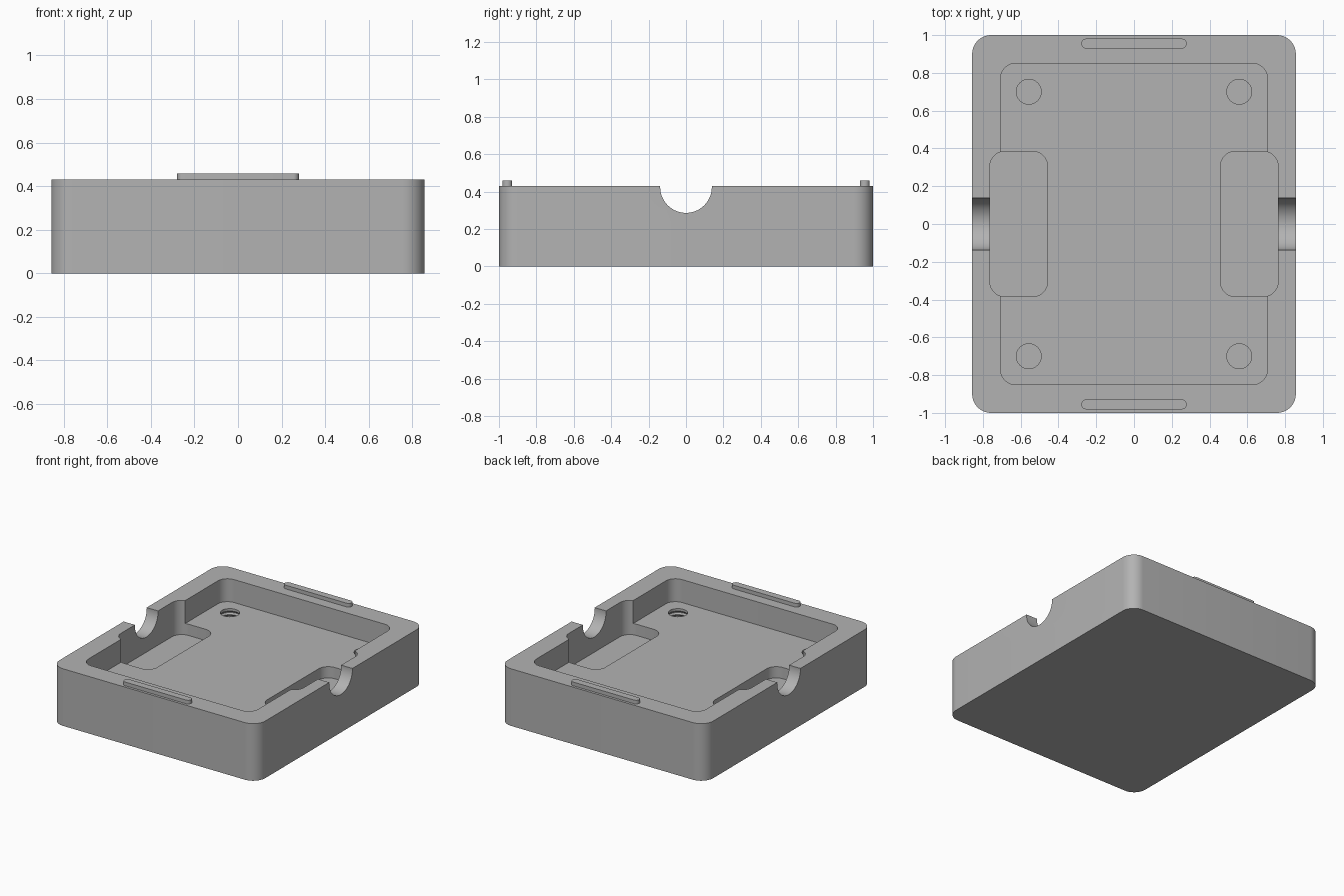
import bpy, bmesh, math

if "Cube" in bpy.data.objects:
    bpy.data.objects.remove(bpy.data.objects["Cube"])

HEIGHT = 0.43
FLOOR = 0.257
POCKET_FLOOR = 0.172

grey = bpy.data.materials.new("plain grey")
grey.diffuse_color = (0.45, 0.45, 0.45, 1)
grey.use_nodes = True
grey.node_tree.nodes["Principled BSDF"].inputs["Base Color"].default_value = grey.diffuse_color


def finish(name, bm):
    bmesh.ops.recalc_face_normals(bm, faces=bm.faces)
    mesh = bpy.data.meshes.new(name)
    bm.to_mesh(mesh)
    bm.free()
    mesh.materials.append(grey)
    ob = bpy.data.objects.new(name, mesh)
    bpy.context.collection.objects.link(ob)
    return ob


def rounded_block(name, x0, x1, y0, y1, z0, z1, r, steps=10):
    """Upright block with rounded vertical corners."""
    bm = bmesh.new()
    corners = [(x1 - r, y1 - r), (x0 + r, y1 - r), (x0 + r, y0 + r), (x1 - r, y0 + r)]
    ring = []
    for i, (cx, cy) in enumerate(corners):
        for k in range(steps + 1):
            a = math.pi / 2 * (i + k / steps)
            ring.append(bm.verts.new((cx + r * math.cos(a), cy + r * math.sin(a), z0)))
    bmesh.ops.remove_doubles(bm, verts=ring, dist=1e-5)
    base = bm.faces.new([v for v in ring if v.is_valid])
    top = bmesh.ops.extrude_face_region(bm, geom=[base])["geom"]
    moved = [g for g in top if isinstance(g, bmesh.types.BMVert)]
    bmesh.ops.translate(bm, verts=moved, vec=(0, 0, z1 - z0))
    return finish(name, bm)


def lathe(name, profile, x, y, segs=32):
    """Closed solid turned around a vertical axis from (radius, z) points."""
    bm = bmesh.new()
    rings = [[bm.verts.new((x + r * math.cos(2 * math.pi * i / segs),
                            y + r * math.sin(2 * math.pi * i / segs), z))
              for i in range(segs)] for r, z in profile]
    for a, b in zip(rings, rings[1:]):
        for i in range(segs):
            j = (i + 1) % segs
            bm.faces.new((a[i], a[j], b[j], b[i]))
    bm.faces.new(rings[0])
    bm.faces.new(rings[-1])
    return finish(name, bm)


# Solid case body
body = rounded_block("case_body", -0.857, 0.857, -1, 1, 0, HEIGHT, 0.1)

# Main cavity
cutters = [rounded_block("cavity_cutter", -0.707, 0.707, -0.85, 0.85, FLOOR, 0.6, 0.08)]

# Deeper side pockets and the round notches through the side walls
for s in (-1, 1):
    xs = sorted((s * 0.458, s * 0.763))
    cutters.append(rounded_block("pocket_cutter", xs[0], xs[1], -0.385, 0.385,
                                 POCKET_FLOOR, 0.62, 0.08))
    bpy.ops.mesh.primitive_cylinder_add(vertices=64, radius=0.138, depth=0.2,
                                        location=(s * 0.84, 0, 0.424),
                                        rotation=(0, math.pi / 2, 0))
    cutters.append(bpy.context.object)

# Threaded screw holes in the cavity floor
PITCH = 0.028
thread = [(0.066, 0.086)]
for k in range(5):
    z = 0.100 + k * PITCH
    thread += [(0.066, z), (0.075, z + PITCH * 0.4), (0.075, z + PITCH * 0.55),
               (0.066, z + PITCH * 0.95)]
thread.append((0.066, 0.3))
for sx in (-1, 1):
    for sy in (-1, 1):
        cutters.append(lathe("screw_hole_cutter", thread, sx * 0.557, sy * 0.70))

# Cut everything out of the body
bpy.context.view_layer.objects.active = body
for cutter in cutters:
    mod = body.modifiers.new("cut", "BOOLEAN")
    mod.operation = "DIFFERENCE"
    mod.solver = "EXACT"
    mod.object = cutter
    bpy.ops.object.modifier_apply(modifier=mod.name)
for cutter in cutters:
    bpy.data.objects.remove(cutter, do_unlink=True)

# Locating ridges on the front and back rim
parts = [body]
for name, y in (("front_ridge", -0.955), ("back_ridge", 0.955)):
    parts.append(rounded_block(name, -0.279, 0.279, y - 0.026, y + 0.026,
                               HEIGHT - 0.01, 0.458, 0.0255, 6))

# Smooth the rounded corners, keep the hard edges
bpy.ops.object.select_all(action="DESELECT")
for ob in parts:
    ob.select_set(True)
bpy.context.view_layer.objects.active = body
bpy.ops.object.shade_smooth_by_angle(angle=math.radians(30))
